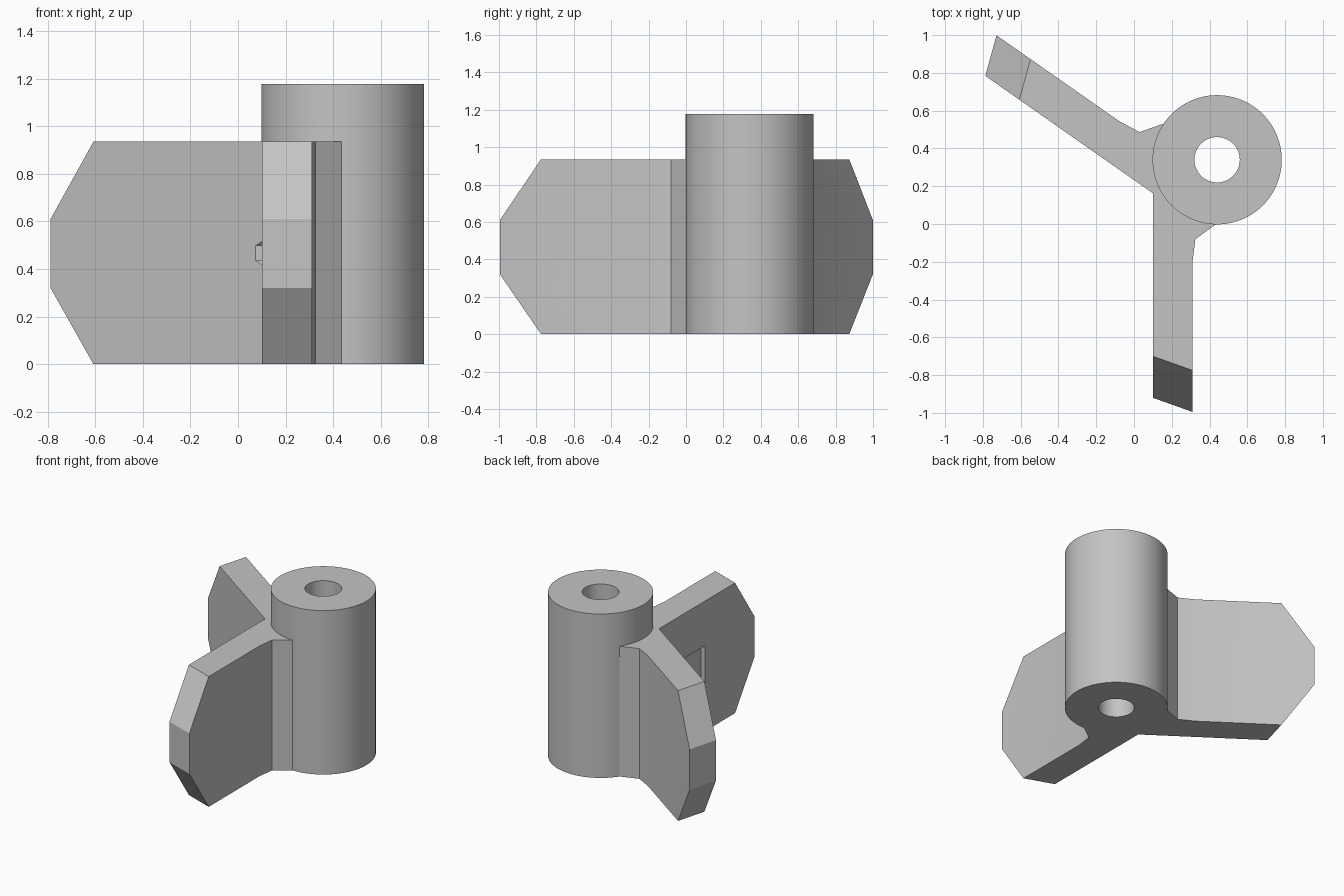
import bpy, bmesh
from mathutils import Vector

if "Cube" in bpy.data.objects:
    bpy.data.objects.remove(bpy.data.objects["Cube"])

grey = bpy.data.materials.new("plain grey")
grey.use_nodes = True
grey.diffuse_color = (0.55, 0.55, 0.55, 1)
grey.node_tree.nodes["Principled BSDF"].inputs["Base Color"].default_value = grey.diffuse_color

HUB = Vector((0.44, 0.34, 0))
CORNER = Vector((0.1, 0.163, 0))      # inner corner where the wings meet
AXIS = (HUB - CORNER).normalized()    # symmetry line of the two wings
WING_TOP, HUB_TOP = 0.935, 1.177
ARROW_MID, ARROW_DEPTH = 0.467, 0.033


def mirrored(v, origin=CORNER):
    """Reflect a point across the vertical symmetry plane."""
    d = Vector(v) - origin
    along = AXIS * d.dot(AXIS)
    flat = Vector((d.x, d.y, 0))
    return origin + 2 * along - flat + Vector((0, 0, d.z))


def finish(name, bm):
    bmesh.ops.recalc_face_normals(bm, faces=bm.faces[:])
    mesh = bpy.data.meshes.new(name)
    bm.to_mesh(mesh)
    bm.free()
    mesh.materials.append(grey)
    ob = bpy.data.objects.new(name, mesh)
    bpy.context.collection.objects.link(ob)
    return ob


def prism(points, offset):
    """Closed prism from a flat outline."""
    bm = bmesh.new()
    face = bm.faces.new([bm.verts.new(p) for p in points])
    grown = bmesh.ops.extrude_face_region(bm, geom=[face])["geom"]
    bmesh.ops.translate(bm, vec=offset, verts=[g for g in grown if isinstance(g, bmesh.types.BMVert)])
    bmesh.ops.recalc_face_normals(bm, faces=bm.faces[:])
    return bm


def cylinder(name, radius, bottom, top):
    bm = bmesh.new()
    bmesh.ops.create_cone(bm, cap_ends=True, segments=96, radius1=radius, radius2=radius, depth=top - bottom)
    bmesh.ops.translate(bm, vec=HUB + Vector((0, 0, (top + bottom) / 2)), verts=bm.verts[:])
    return finish(name, bm)


def combine(target, tool, operation):
    tool.hide_render = True
    mod = target.modifiers.new(operation, "BOOLEAN")
    mod.operation, mod.solver, mod.object = operation, "EXACT", tool
    bpy.context.view_layer.objects.active = target
    bpy.ops.object.modifier_apply(modifier=mod.name)
    bpy.data.objects.remove(tool)


# Both wings and the web to the hub, extruded from one plan outline
half = [Vector((x, y, 0)) for x, y in
        [(0.1, -0.92), (0.31, -0.995), (0.31, -0.2), (0.325, -0.08), (0.435, -0.001)]]
outline = [CORNER] + half + [HUB] + [mirrored(p) for p in reversed(half)]
bm = prism(outline, (0, 0, WING_TOP))

# Bevelled wing tips
for z, rise in ((0.61, 0.325), (0.32, -0.32)):
    point = Vector((0.1, -0.92, z))
    normal = (half[1] - half[0]).cross(Vector((0, 0.22, rise)))
    if normal.y > 0:
        normal.negate()
    far = mirrored(point)
    far_normal = mirrored(normal, Vector((0, 0, 0)))
    for co, no in ((point, normal), (far, far_normal)):
        geom = bm.verts[:] + bm.edges[:] + bm.faces[:]
        cut = bmesh.ops.bisect_plane(bm, geom=geom, dist=1e-5, plane_co=co, plane_no=no, clear_outer=True)
        rim = [g for g in cut["geom_cut"] if isinstance(g, bmesh.types.BMEdge)]
        bmesh.ops.edgeloop_fill(bm, edges=rim)
body = finish("winged_hub", bm)

# Hub barrel and through bore
combine(body, cylinder("hub_barrel", 0.342, 0, HUB_TOP), "UNION")
combine(body, cylinder("bore_cutter", 0.12, -0.1, HUB_TOP + 0.1), "DIFFERENCE")

# Arrow recesses on the inner faces, pointing to the hub
side = [(0.524, 0.147), (0.17, 0.147), (0.17, 0.213), (-0.018, 0.031)]
arrow = side + [(s, -h) for s, h in reversed(side)]
for flip in (False, True):
    points = [Vector((0.05, CORNER.y - s, ARROW_MID + h)) for s, h in arrow]
    bm = prism(points, (0.05 + ARROW_DEPTH, 0, 0))
    if flip:
        for v in bm.verts:
            v.co = mirrored(v.co)
    combine(body, finish("arrow_cutter", bm), "DIFFERENCE")

# Smooth barrel, crisp edges
bpy.ops.object.select_all(action="DESELECT")
body.select_set(True)
bpy.context.view_layer.objects.active = body
bpy.ops.object.shade_smooth_by_angle(angle=0.35)
